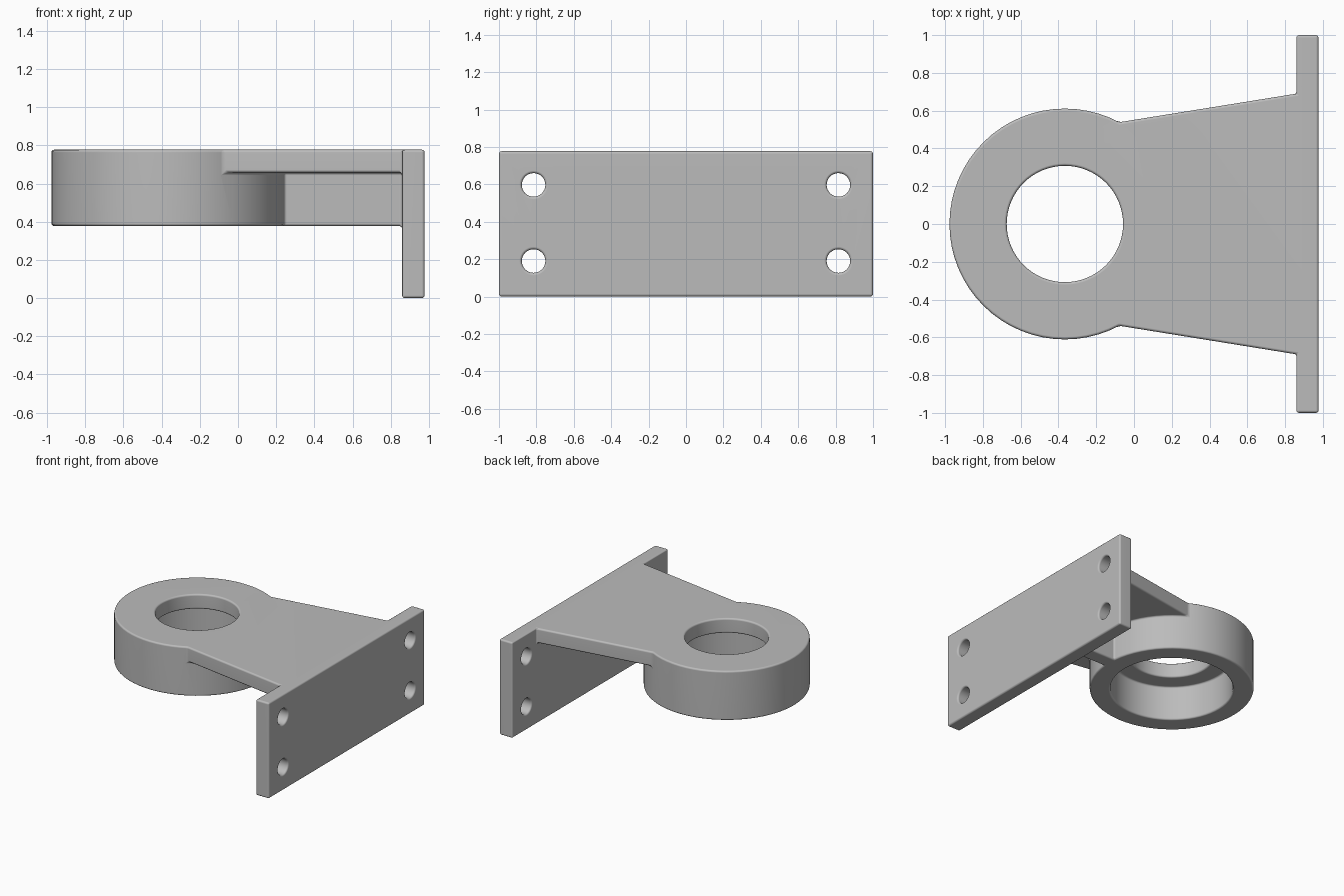
import bpy, bmesh, math

cube = bpy.data.objects.get("Cube")
if cube:
    bpy.data.objects.remove(cube, do_unlink=True)

TOP, UNDER, LOW = 0.777, 0.657, 0.377      # heights of web plate and collar
CX, R, BORE, SEAT = -0.366, 0.611, 0.308, 0.456
FACE, BACK = 0.86, 0.977                   # mounting flange thickness in x
SEG = 64

grey = bpy.data.materials.new("bracket grey")
grey.use_nodes = True
color = (0.5, 0.5, 0.5, 1)
grey.diffuse_color = color
grey.node_tree.nodes["Principled BSDF"].inputs["Base Color"].default_value = color


def prism(name, outline, z0, z1):
    """Extrude a flat outline between two heights."""
    bm = bmesh.new()
    face = bm.faces.new([bm.verts.new((x, y, z0)) for x, y in outline])
    out = bmesh.ops.extrude_face_region(bm, geom=[face])["geom"]
    for v in out:
        if isinstance(v, bmesh.types.BMVert):
            v.co.z = z1
    bmesh.ops.recalc_face_normals(bm, faces=bm.faces)
    mesh = bpy.data.meshes.new(name)
    bm.to_mesh(mesh)
    bm.free()
    obj = bpy.data.objects.new(name, mesh)
    bpy.context.collection.objects.link(obj)
    mesh.materials.append(grey)
    return obj


def box(name, x0, x1, half, z0, z1):
    return prism(name, [(x0, -half), (x1, -half), (x1, half), (x0, half)], z0, z1)


def disc(name, r, z0, z1, cx=CX, seg=SEG):
    angles = [math.tau * i / seg for i in range(seg)]
    return prism(name, [(cx + r * math.cos(a), r * math.sin(a)) for a in angles], z0, z1)


def combine(target, other, operation):
    bpy.context.view_layer.objects.active = target
    mod = target.modifiers.new(operation, "BOOLEAN")
    mod.operation, mod.solver, mod.object = operation, "EXACT", other
    bpy.ops.object.modifier_apply(modifier=mod.name)
    bpy.data.objects.remove(other, do_unlink=True)


# Collar, tapered web plate, stiffening rib and mounting flange
bracket = disc("bearing_bracket", R, LOW, TOP)
a = math.tau * 11 / SEG
px, py = CX + R * math.cos(a), R * math.sin(a)
slope = (0.69 - py) / (FACE - px)
x0, x1 = -0.25, 0.9
y0, y1 = (py + slope * (x - px) for x in (x0, x1))
web = prism("web_plate", [(x0, -y0), (x1, -y1), (x1, y1), (x0, y0)], UNDER, TOP)
combine(bracket, web, "UNION")
rib = box("rib", 0.15, 0.9, R * math.sin(math.tau / SEG), LOW, 0.7)
combine(bracket, rib, "UNION")
combine(bracket, box("mounting_flange", FACE, BACK, 1, 0, TOP), "UNION")

# Stepped bore through the collar
combine(bracket, disc("bore", BORE, 0.3, 0.9), "DIFFERENCE")
combine(bracket, disc("bearing_seat", SEAT, 0.3, UNDER), "DIFFERENCE")

# Four bolt holes through the flange
for y in (-0.815, 0.815):
    for z in (0.19, 0.597):
        bolt = disc("bolt_hole", 0.063, -0.2, 0.2, 0, 32)
        bolt.rotation_euler.y = math.pi / 2
        bolt.location = (0.92, y, z)
        bpy.context.view_layer.update()
        combine(bracket, bolt, "DIFFERENCE")

# Weld slivers, round the edges and shade
bm = bmesh.new()
bm.from_mesh(bracket.data)
bmesh.ops.remove_doubles(bm, verts=bm.verts, dist=0.002)
bm.to_mesh(bracket.data)
bm.free()
bracket.select_set(True)
bpy.context.view_layer.objects.active = bracket
bevel = bracket.modifiers.new("rounded edges", "BEVEL")
bevel.width, bevel.segments = 0.014, 3
bevel.limit_method, bevel.angle_limit = "ANGLE", math.radians(25)
bevel.use_clamp_overlap = False
bpy.ops.object.modifier_apply(modifier=bevel.name)
bpy.ops.object.shade_smooth_by_angle(angle=math.radians(40))
normals = bracket.modifiers.new("clean shading", "WEIGHTED_NORMAL")
normals.keep_sharp = True
